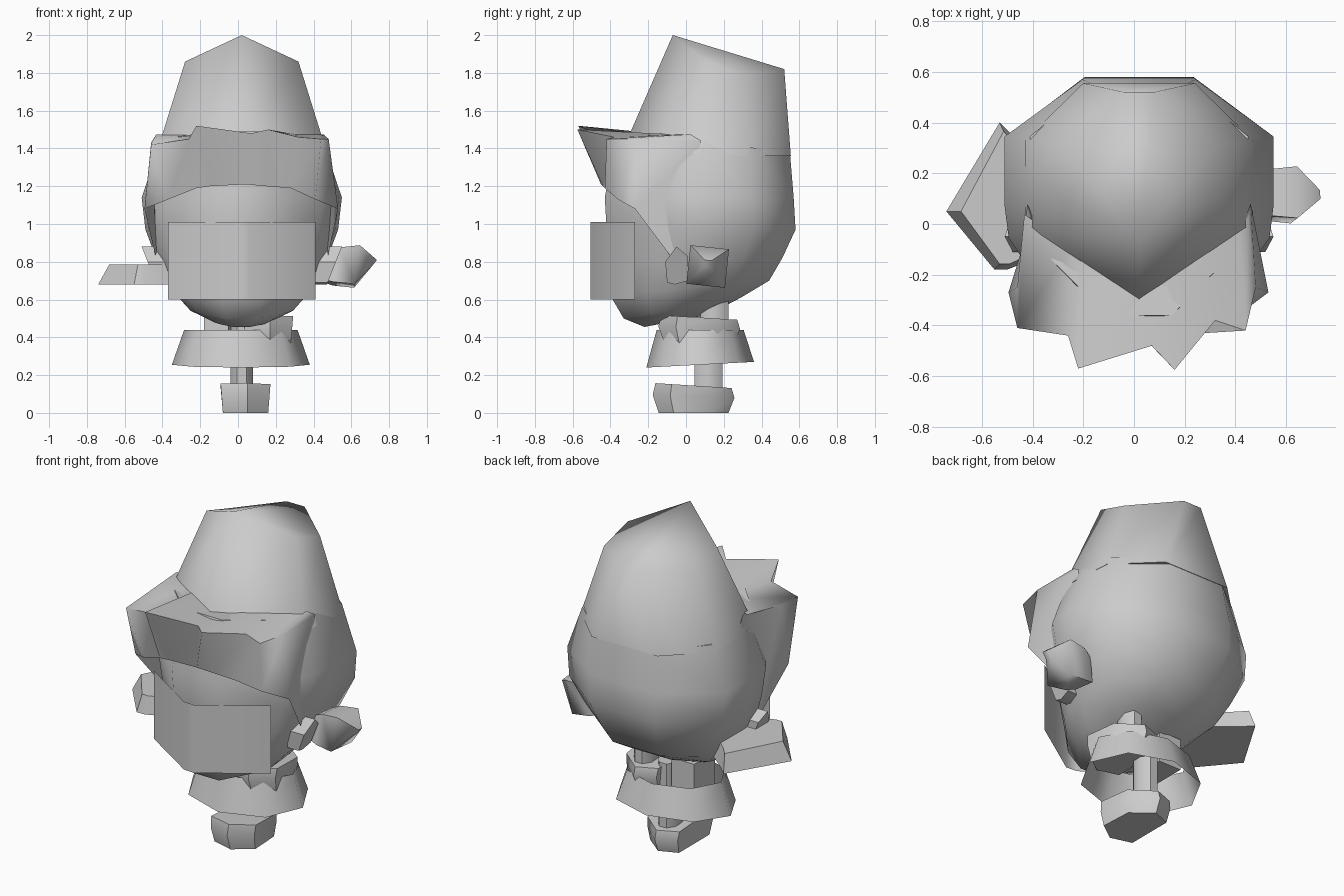
import bpy, bmesh, math

if "Cube" in bpy.data.objects:
    bpy.data.objects.remove(bpy.data.objects["Cube"])


def finish(name, bm, angle=50):
    bmesh.ops.recalc_face_normals(bm, faces=bm.faces[:])
    me = bpy.data.meshes.new(name)
    bm.to_mesh(me)
    bm.free()
    ob = bpy.data.objects.new(name, me)
    bpy.context.collection.objects.link(ob)
    bpy.ops.object.select_all(action='DESELECT')
    ob.select_set(True)
    bpy.context.view_layer.objects.active = ob
    bpy.ops.object.shade_smooth_by_angle(angle=math.radians(angle))
    return ob


def loft(name, rings, closed=True, caps=True, angle=50, fan=False):
    """Skin a list of point rings with quads, optionally capping both ends."""
    bm = bmesh.new()
    vs = [[bm.verts.new(p) for p in r] for r in rings]
    n = len(rings[0])
    for a, b in zip(vs, vs[1:]):
        for i in range(n if closed else n - 1):
            j = (i + 1) % n
            bm.faces.new((a[i], a[j], b[j], b[i]))
    if caps:
        bm.faces.new(vs[0])
        if fan:
            t = vs[-1]
            for i in range(1, n - 1):
                bm.faces.new((t[0], t[i], t[i + 1]))
        else:
            bm.faces.new(vs[-1])
    return finish(name, bm, angle)


# Head: twelve-sided rings, tilted towards the chin
half = [(0.42, 1), (1, 0.55), (1, 0), (0.97, -0.25), (0.8, -0.52), (0.3, -1)]
section = half + [(-x, y) for x, y in reversed(half)]


def head_ring(zf, zb, rx, yf, yb):
    c, r = (yf + yb) / 2, (yb - yf) / 2
    return [(0.02 + rx * x, c + r * y, zf + (zb - zf) * (y + 1) / 2) for x, y in section]


loft("head", [head_ring(*r) for r in [
    (0.455, 0.52, 0.15, -0.22, 0.12),
    (0.50, 0.61, 0.28, -0.33, 0.29),
    (0.62, 0.70, 0.38, -0.40, 0.44),
    (0.80, 0.82, 0.45, -0.415, 0.51),
    (0.97, 0.97, 0.51, -0.42, 0.58),
    (1.14, 1.14, 0.53, -0.43, 0.57),
    (1.49, 1.38, 0.43, -0.36, 0.55)]], angle=60)


# Hat: tapered crown with a peak at the front, sloping to the back
def mirrored(front, side):
    return ([front] + [(0.02 + x, y, z) for x, y, z in side] +
            [(0.02 - x, y, z) for x, y, z in reversed(side)])


loft("hat", [
    mirrored((0.02, -0.31, 1.45), [(0.45, -0.04, 1.38), (0.45, 0.33, 1.36), (0.22, 0.555, 1.36)]),
    mirrored((0.02, -0.07, 2.00), [(0.30, 0.10, 1.86), (0.31, 0.31, 1.79), (0.06, 0.52, 1.82)])],
    angle=85, fan=True)

# Hair fringe: lower hairline and forward tips, closed back to the hat
lower = [(-0.43, -0.06, 0.80), (-0.495, -0.27, 1.08), (-0.37, -0.37, 1.13), (-0.22, -0.43, 1.19),
         (-0.15, -0.44, 1.20), (0.04, -0.45, 1.21), (0.15, -0.44, 1.20), (0.28, -0.43, 1.19),
         (0.41, -0.36, 1.13), (0.53, -0.27, 1.08), (0.47, -0.06, 0.80)]
tips = [(-0.42, 0.08, 1.44), (-0.46, -0.25, 1.43), (-0.46, -0.41, 1.42), (-0.26, -0.44, 1.45),
        (-0.22, -0.57, 1.52), (0.07, -0.48, 1.48), (0.16, -0.575, 1.50), (0.32, -0.38, 1.46),
        (0.44, -0.42, 1.45), (0.48, -0.25, 1.45), (0.46, 0.08, 1.44)]
inner = [(x * 0.94, -0.26 + 0.62 * abs(x - 0.02), 1.475) for x, y, z in tips]
loft("hair_fringe", [lower, tips, inner], closed=False, caps=False, angle=60)

# Face plate: sheet folded down the middle
plan = [(-0.37, -0.27), (-0.01, -0.50), (0.06, -0.505), (0.41, -0.27)]
loft("face_plate", [[(x, y, z) for x, y in plan] for z in (0.60, 1.01)],
     closed=False, caps=False)

# Ears
ear = [(-0.11, 0.80), (-0.05, 0.88), (0.01, 0.83), (0.01, 0.70), (-0.06, 0.68), (-0.10, 0.69)]
for s, name in ((1, "right_ear"), (-1, "left_ear")):
    loft(name, [[(0.02 + s * 0.38, y, z) for y, z in ear],
                [(0.02 + s * (0.45 + (z - 0.68) * 0.4), y, z) for y, z in ear]], angle=30)

# Left hand: flat pentagonal slab
slab = [(-0.74, 0.05), (-0.53, 0.40), (-0.47, 0.34), (-0.30, 0.20),
        (-0.30, -0.10), (-0.50, -0.18), (-0.55, -0.18)]
loft("left_hand", [
    [(x, y, 0.68) for x, y in slab],
    [(-0.45 + (x + 0.45) * 0.8, 0.05 + (y - 0.05) * 0.9, 0.785) for x, y in slab]], angle=30)


# Right hand: faceted fist
def fist_ring(x, r, zc):
    return [(x + 0.02 * math.sin(a), 0.115 + r * math.cos(a), zc + r * math.sin(a))
            for a in [math.radians(39 + 90 * i) for i in range(4)]]


loft("right_hand", [fist_ring(0.46, 0.10, 0.77), fist_ring(0.52, 0.13, 0.775),
                    fist_ring(0.63, 0.145, 0.775), fist_ring(0.72, 0.025, 0.79)], angle=60)


# Legs and feet: one standing, one raised
def leg(name, x, y, z0, z1, r):
    loft(name, [[(x + r * 0.8 * math.cos(a), y + r * math.sin(a), z)
                 for a in [math.tau * i / 8 + math.pi / 8 for i in range(8)]]
                for z in (z0, z1)])


def foot(name, cx, cy, z, h):
    base = [(-0.12, -0.17), (0.01, -0.21), (0.12, -0.12), (0.11, 0.10), (-0.01, 0.21),
            (-0.12, 0.16)]
    rings = []
    for f, k in ((0, 0.88), (0.6, 1.03), (1, 0.96)):
        rings.append([(cx + x * (1 + 0.1 * f), cy + y * k,
                       z + f * h * (1 - 0.4 * (y + 0.17))) for x, y in base])
    loft(name, rings)


leg("standing_leg", 0.02, 0.12, 0.08, 0.52, 0.08)
leg("raised_leg", 0.16, 0.15, 0.44, 0.63, 0.08)
foot("standing_foot", 0.04, 0.04, 0.0, 0.155)
foot("raised_foot", 0.16, 0.07, 0.37, 0.145)


# Skirt of the coat: flared open sheet
def skirt_ring(rx, ry, z, tilt):
    return [(0.015 + rx * math.cos(a), 0.075 + ry * math.sin(a), z + tilt * math.sin(a))
            for a in [math.tau * i / 8 for i in range(8)]]


loft("coat_skirt", [skirt_ring(0.365, 0.285, 0.255, 0.015), skirt_ring(0.30, 0.23, 0.44, 0.0)],
     caps=False, angle=60)

# Torso block showing beside the chin
box = [(-0.18, -0.02), (-0.05, -0.06), (-0.03, 0.18), (-0.18, 0.18)]
loft("torso", [[(x, y, z) for x, y in box] for z in (0.37, 0.56)], angle=30)
